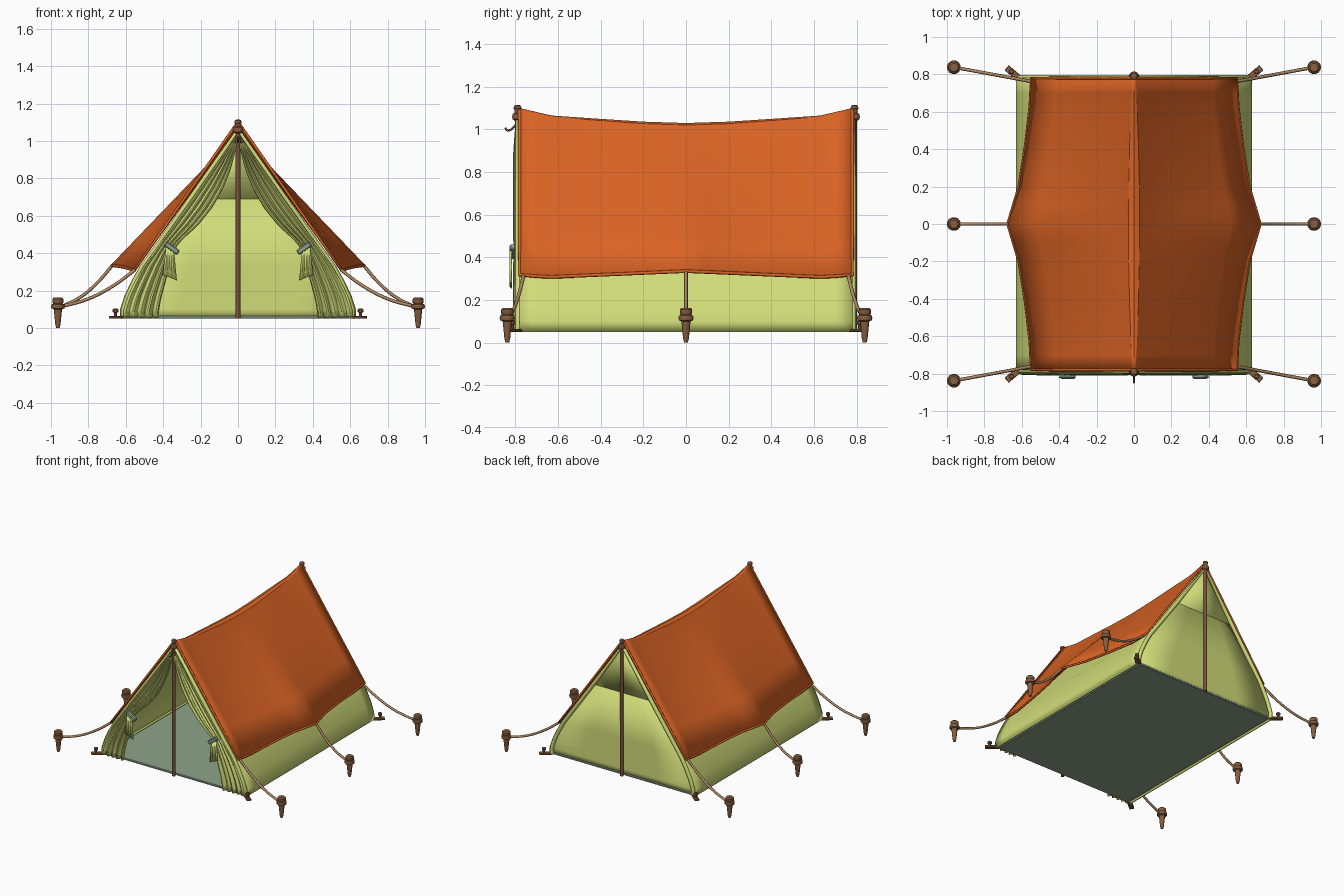
import bpy, bmesh, math
from mathutils import Vector, Matrix

if "Cube" in bpy.data.objects:
    bpy.data.objects.remove(bpy.data.objects["Cube"])


def material(name, c):
    m = bpy.data.materials.new(name)
    m.diffuse_color = (*c, 1)
    m.use_nodes = True
    m.node_tree.nodes["Principled BSDF"].inputs["Base Color"].default_value = m.diffuse_color
    return m


ORANGE = material("orange canvas", (0.70, 0.125, 0.018))
GREEN = material("lime canvas", (0.64, 0.72, 0.19))
FLOOR = material("grey green groundsheet", (0.27, 0.37, 0.26))
POLE = material("dark wood", (0.19, 0.08, 0.042))
WOOD = material("peg wood", (0.25, 0.115, 0.05))
ROPE = material("rope tan", (0.42, 0.25, 0.13))


def interp(table, v):
    """Piecewise linear lookup in an ascending (key, value) table."""
    if v <= table[0][0]:
        return table[0][1]
    for (a, p), (b, q) in zip(table, table[1:]):
        if v <= b:
            return p + (q - p) * (v - a) / (b - a)
    return table[-1][1]


def finish(name, bm, mat):
    bmesh.ops.recalc_face_normals(bm, faces=bm.faces)
    me = bpy.data.meshes.new(name)
    bm.to_mesh(me)
    bm.free()
    me.materials.append(mat)
    ob = bpy.data.objects.new(name, me)
    bpy.context.collection.objects.link(ob)
    return ob


def sheet(name, rows, mat, thick):
    """Cloth from rows of points, thickened evenly."""
    bm = bmesh.new()
    vs = [[bm.verts.new(p) for p in r] for r in rows]
    for a, b in zip(vs, vs[1:]):
        for i in range(len(a) - 1):
            bm.faces.new((a[i], a[i + 1], b[i + 1], b[i]))
    ob = finish(name, bm, mat)
    mod = ob.modifiers.new("thickness", 'SOLIDIFY')
    mod.thickness, mod.offset = thick, 0
    return ob


def tube(name, pts, r, mat, smooth=False, cyclic=False):
    cu = bpy.data.curves.new(name, 'CURVE')
    cu.dimensions = '3D'
    cu.bevel_depth, cu.bevel_resolution, cu.use_fill_caps = r, 2, True
    cu.resolution_u = 5
    if smooth:
        sp = cu.splines.new('BEZIER')
        sp.bezier_points.add(len(pts) - 1)
        for b, p in zip(sp.bezier_points, pts):
            b.co = p
            b.handle_left_type = b.handle_right_type = 'AUTO'
    else:
        sp = cu.splines.new('POLY')
        sp.points.add(len(pts) - 1)
        for b, p in zip(sp.points, pts):
            b.co = (*p, 1)
    sp.use_cyclic_u = cyclic
    cu.materials.append(mat)
    ob = bpy.data.objects.new(name, cu)
    bpy.context.collection.objects.link(ob)
    return ob


def lathe(name, prof, x, y, mat, n=14):
    bm = bmesh.new()
    rings = [[bm.verts.new((x + r * math.cos(i * math.tau / n), y + r * math.sin(i * math.tau / n), z))
              for i in range(n)] for r, z in prof]
    for a, b in zip(rings, rings[1:]):
        for i in range(n):
            bm.faces.new((a[i], a[(i + 1) % n], b[(i + 1) % n], b[i]))
    bm.faces.new(rings[0])
    bm.faces.new(rings[-1])
    return finish(name, bm, mat)


def box(name, loc, size, mat, rot=Matrix()):
    bm = bmesh.new()
    bmesh.ops.create_cube(bm, size=1, matrix=Matrix.Translation(loc) @ rot @ Matrix.Diagonal((*size, 1)))
    bmesh.ops.bevel(bm, geom=bm.edges[:], offset=min(size) * 0.2, segments=1, affect='EDGES')
    return finish(name, bm, mat)


# Shared shapes: ridge sag, eave outline, inner tent cross-section
ridge = [(0, 1.025), (0.22, 1.032), (0.63, 1.06), (0.78, 1.095)]
eave_x = [(0, 0.675), (0.2, 0.615), (0.55, 0.56), (0.78, 0.548)]
eave_z = [(0, 0.335), (0.65, 0.307), (0.78, 0.318)]
half = [(0, 1.06), (0.26, 0.69), (0.52, 0.33), (0.565, 0.25), (0.603, 0.17), (0.626, 0.10), (0.625, 0.055)]
edge = [(z, x) for x, z in reversed(half)]
profile = [(-x, z) for x, z in reversed(half)] + half[1:]
ys = [-0.78, -0.7, -0.63, -0.42, -0.2, -0.1, 0, 0.1, 0.2, 0.42, 0.63, 0.7, 0.78]

# Inner tent walls
rows = []
for y in ys:
    k = (interp(ridge, abs(y)) - 0.035 - 0.33) / 0.73
    rows.append([(x, y, 0.33 + (z - 0.33) * k if z > 0.33 else z) for x, z in profile])
sheet("inner_tent", rows, GREEN, 0.01)

# Rain fly with a rounded ridge, and its hem
rows = []
for y in ys:
    a = abs(y)
    zr, ex, ez = interp(ridge, a), interp(eave_x, a), interp(eave_z, a)
    w = 0.045 - 0.035 * (a / 0.78) ** 2
    right = [(w * 0.6, zr - w * 0.2), (w, zr - w * 0.75)]
    right += [(w + (ex - w) * t, right[1][1] + (ez - right[1][1]) * t) for t in (0.25, 0.5, 0.75, 1)]
    rows.append([(-x, y, z) for x, z in reversed(right)] + [(0, y, zr)] + [(x, y, z) for x, z in right])
sheet("rain_fly", rows, ORANGE, 0.01)
loop = rows[0] + [r[-1] for r in rows[1:-1]] + rows[-1][::-1] + [r[0] for r in rows[-2:0:-1]]
tube("fly_hem", loop, 0.008, ORANGE, cyclic=True)

# Back wall, end trims and groundsheet
sheet("back_wall", [[(-interp(edge, z) * (1 - t), 0.772, z) for t in (0, 0.5, 1, 1.5, 2)]
                    for z in [p[1] for p in half[1:]] + []] , GREEN, 0.008)
sheet("back_wall_peak", [[(-0.26, 0.772, 0.69), (0, 0.772, 0.69), (0.26, 0.772, 0.69)],
                         [(-0.008, 0.772, 1.05), (0, 0.772, 1.055), (0.008, 0.772, 1.05)]], GREEN, 0.008)
for y, n in ((-0.785, "front"), (0.782, "back")):
    tube(n + "_trim", [(x * 0.975, y, z) for x, z in profile], 0.015, GREEN)
box("groundsheet", (0, 0, 0.06), (1.2, 1.56, 0.016), FLOOR)
for s in (-1, 1):
    tube("wall_hem", [(s * 0.62, -0.78, 0.058), (s * 0.62, 0.78, 0.058)], 0.009, GREEN)

# Tied-back door curtains with folds
inner = [(0.055, 0.43), (0.15, 0.415), (0.3, 0.375), (0.42, 0.34), (0.46, 0.315), (0.55, 0.215),
         (0.65, 0.135), (0.75, 0.08), (0.85, 0.04), (0.95, 0.015), (1.0, 0.008)]
for s in (-1, 1):
    rows = []
    for j in range(25):
        z = 0.99 - 0.932 * j / 24
        x0, x1 = interp(inner, z), interp(edge, z) - 0.015
        amp = min(0.013, 0.16 * (x1 - x0)) * (0.55 if 0.37 < z < 0.47 else 1)
        rows.append([(s * (x0 + (x1 - x0) * u / 30),
                      -0.797 - amp * math.sin(u / 30 * math.pi * 9) * (1 - 0.5 * u / 30), z)
                     for u in range(31)])
    sheet("door_curtain", rows, GREEN, 0.005)
    # loose tail under the tie
    sheet("curtain_tail", [[(s * (0.365 + (i - 3) / 3 * w), -0.818 - 0.006 * (i % 2), z - 0.005 * (3 - i) * (z < 0.3))
                            for i in range(7)] for z, w in ((0.43, 0.02), (0.35, 0.028), (0.27, 0.037))],
          GREEN, 0.005)
    box("curtain_tie", (s * 0.353, -0.81, 0.427), (0.085, 0.035, 0.03), FLOOR,
        Matrix.Rotation(-s * math.radians(36), 4, 'Y'))

# End poles with collars, knobs, and the front hook
for y in (-0.79, 0.79):
    lathe("tent_pole", [(0.013, 0.05), (0.013, 1.05)], 0, y, POLE)
    lathe("pole_top", [(0.013, 1.04), (0.024, 1.048), (0.026, 1.06), (0.024, 1.072), (0.014, 1.078),
                       (0.014, 1.09), (0.019, 1.097), (0.017, 1.11), (0.008, 1.115)], 0, y, WOOD)
tube("front_hook", [(0, -0.79, 1.03), (0, -0.81, 1.01), (0, -0.825, 0.997), (0, -0.84, 0.997), (0, -0.848, 1.008)],
     0.005, POLE, True)

# Guy pegs and ropes
peg = [(0.009, 0), (0.014, 0.02), (0.022, 0.1), (0.034, 0.105), (0.037, 0.115), (0.034, 0.127),
       (0.025, 0.13), (0.03, 0.137), (0.03, 0.155), (0.022, 0.163)]
for s in (-1, 1):
    for k in (-1, 0, 1):
        lathe("guy_peg", peg, s * 0.963, k * 0.838, WOOD)
        a = Vector((0.55, k * 0.762, 0.312)) if k else Vector((0.672, 0, 0.335))
        b = Vector((0.94, k * 0.834, 0.116))
        pts = []
        for t in (0, 0.3, 0.65, 1):
            p = a.lerp(b, t)
            pts.append((s * p.x, p.y, p.z - 0.13 * t * (1 - t)))
        tube("guy_rope", pts, 0.009, ROPE, True)
    # Corner tabs with small stakes
    for k in (-1, 1):
        rot = Matrix.Rotation(s * k * math.radians(40), 4, 'Z')
        box("corner_tab", (s * 0.645, k * 0.805, 0.058), (0.095, 0.035, 0.014), WOOD, rot)
        lathe("corner_stake", [(0.009, 0.05), (0.009, 0.083), (0.015, 0.086), (0.015, 0.1), (0.01, 0.104)],
              s * 0.655, k * 0.815, WOOD, 10)

# Smooth shading with crisp edges
meshes = [o for o in bpy.context.scene.objects if o.type == 'MESH']
for o in bpy.context.scene.objects:
    o.select_set(o.type == 'MESH')
bpy.context.view_layer.objects.active = meshes[0]
bpy.ops.object.shade_smooth_by_angle(angle=math.radians(35))
